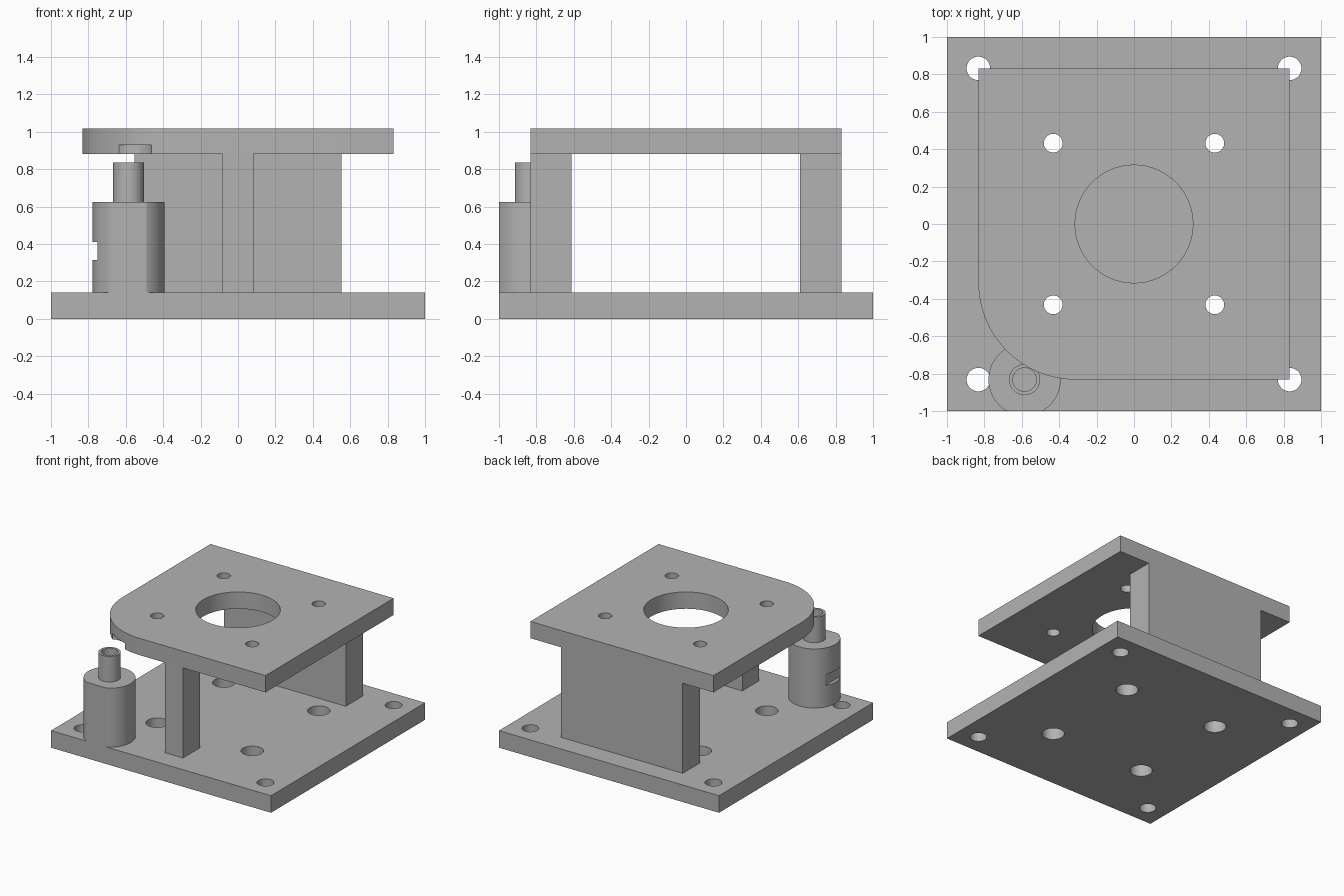
import bpy, bmesh, math

cube = bpy.data.objects.get("Cube")
if cube:
    bpy.data.objects.remove(cube, do_unlink=True)

grey = bpy.data.materials.new("plain grey")
grey.use_nodes = True
grey.diffuse_color = (0.45, 0.45, 0.45, 1)
grey.node_tree.nodes["Principled BSDF"].inputs["Base Color"].default_value = grey.diffuse_color


def prism(name, outline, z0, z1):
    """Extrude a closed xy outline from z0 to z1."""
    bm = bmesh.new()
    face = bm.faces.new([bm.verts.new((x, y, z0)) for x, y in outline])
    top = bmesh.ops.extrude_face_region(bm, geom=[face])["geom"]
    for v in top:
        if isinstance(v, bmesh.types.BMVert):
            v.co.z = z1
    bmesh.ops.recalc_face_normals(bm, faces=bm.faces)
    mesh = bpy.data.meshes.new(name)
    bm.to_mesh(mesh)
    bm.free()
    mesh.materials.append(grey)
    obj = bpy.data.objects.new(name, mesh)
    bpy.context.collection.objects.link(obj)
    return obj


def box(name, x0, x1, y0, y1, z0, z1):
    return prism(name, [(x0, y0), (x1, y0), (x1, y1), (x0, y1)], z0, z1)


def arc(cx, cy, r, start, end, steps):
    angles = [math.radians(start + (end - start) * i / steps) for i in range(steps + 1)]
    return [(cx + r * math.cos(a), cy + r * math.sin(a)) for a in angles]


def cylinder(name, cx, cy, r, z0, z1):
    return prism(name, arc(cx, cy, r, 0, 360, 64)[:-1], z0, z1)


def cut(obj, cutters):
    """Subtract each cutter and discard it."""
    bpy.context.view_layer.objects.active = obj
    for cutter in cutters:
        cutter.hide_render = True
        mod = obj.modifiers.new("cut", "BOOLEAN")
        mod.operation, mod.solver, mod.object = "DIFFERENCE", "EXACT", cutter
        bpy.ops.object.modifier_apply(modifier=mod.name)
        bpy.data.objects.remove(cutter, do_unlink=True)


def four_holes(offset, r, z0, z1):
    return [cylinder("hole_cutter", sx * offset, sy * offset, r, z0, z1)
            for sx in (-1, 1) for sy in (-1, 1)]


BASE, DECK, TOP = 0.14, 0.88, 1.018   # base top, deck underside, deck top
EDGE = 0.832                          # deck half width
PX, PY = -0.585, -EDGE                # post centre

# Base plate with corner and inner bolt holes
base = box("base_plate", -1, 1, -1, 1, 0, BASE)
cut(base, four_holes(EDGE, 0.063, -0.1, 0.3) + four_holes(0.432, 0.084, -0.1, 0.3))

# Deck plate with one rounded corner, a round opening and a relief above the post
R = 0.52
deck = prism("deck_plate", arc(R - EDGE, R - EDGE, R, 180, 270, 32)
             + [(EDGE, -EDGE), (EDGE, EDGE), (-EDGE, EDGE)], DECK, TOP)
cut(deck, four_holes(0.432, 0.05, 0.8, 1.1)
    + [cylinder("opening_cutter", 0, 0, 0.315, 0.8, 1.1),
       cylinder("relief_cutter", PX, PY, 0.125, 0.8, 0.93)])

# Supports
back = box("back_wall", -0.553, 0.553, 0.61, EDGE, BASE, DECK)
leg = box("front_leg", -0.083, 0.083, -EDGE, -0.613, BASE, DECK)

# Post with flat front and side slot, and the hollow pin on top
post = cylinder("post", PX, PY, 0.193, BASE, 0.625)
cut(post, [box("flat_cutter", -1, 0, -1.3, -1, 0, 1),
           box("slot_cutter", -1, -0.75, -1.2, -0.5, 0.315, 0.41),
           cylinder("bore_cutter", PX, PY, 0.063, 0, 1)])
pin = cylinder("pin", PX, PY, 0.083, 0.625, 0.835)
cut(pin, [cylinder("bore_cutter", PX, PY, 0.063, 0, 1)])

# Smooth the round walls, keep the edges sharp
bpy.ops.object.select_all(action="DESELECT")
for obj in (base, deck, post, pin):
    obj.select_set(True)
bpy.ops.object.shade_smooth_by_angle(angle=math.radians(30))
